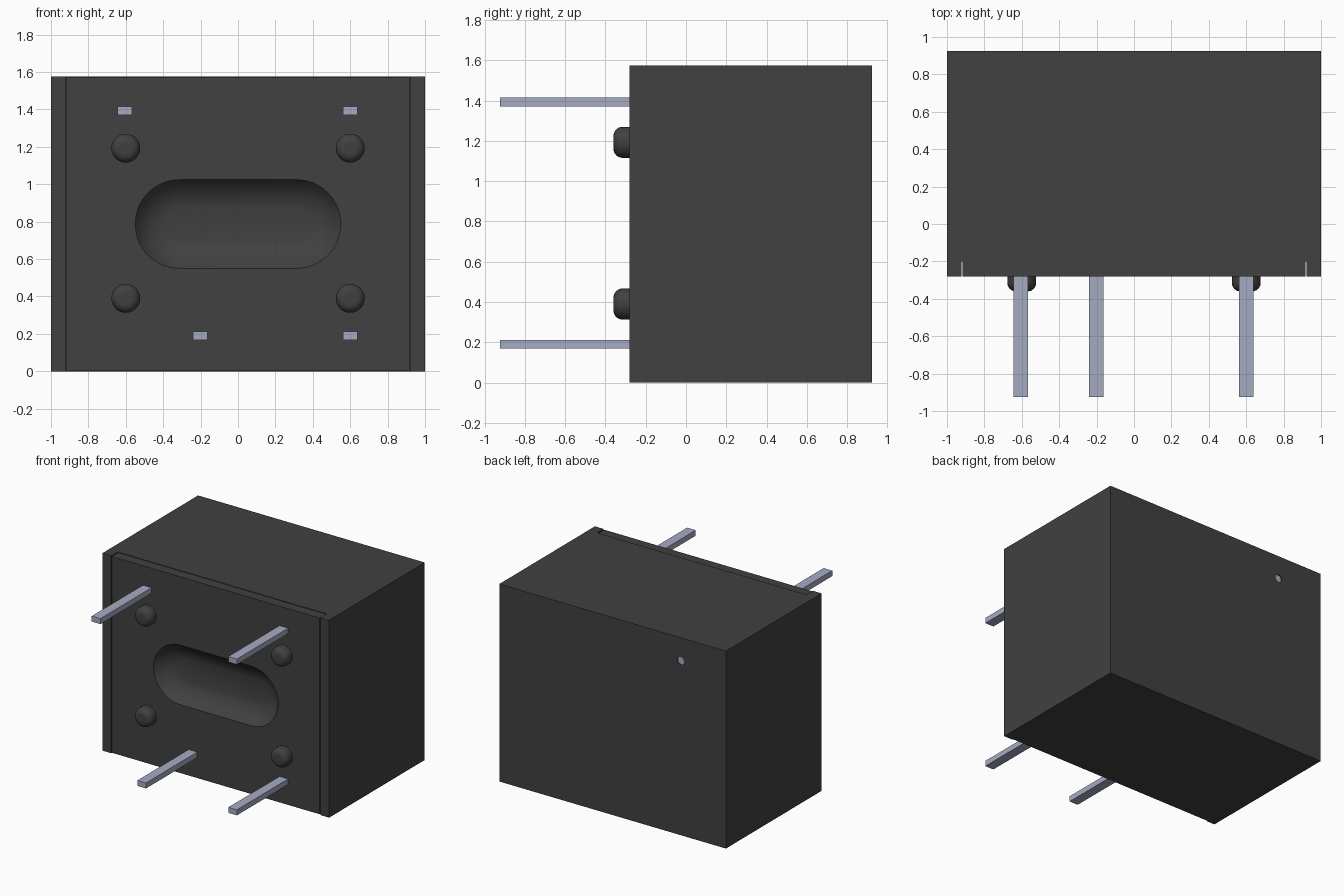
import bpy, bmesh, math
from mathutils import Matrix

cube = bpy.data.objects.get("Cube")
if cube:
    bpy.data.objects.remove(cube, do_unlink=True)

FRONT, BACK, TOP = -0.28, 0.925, 1.575


def material(name, rgb, metallic=0.0):
    m = bpy.data.materials.new(name)
    m.use_nodes = True
    m.diffuse_color = (*rgb, 1)
    m.node_tree.nodes["Principled BSDF"].inputs["Base Color"].default_value = (*rgb, 1)
    return m


BLACK = material("black plastic", (0.052, 0.052, 0.052))
TIN = material("tinned metal", (0.38, 0.41, 0.54))


def finish(name, bm, mat, smooth=False):
    bmesh.ops.recalc_face_normals(bm, faces=bm.faces)
    mesh = bpy.data.meshes.new(name)
    bm.to_mesh(mesh)
    bm.free()
    mesh.materials.append(mat)
    ob = bpy.data.objects.new(name, mesh)
    bpy.context.collection.objects.link(ob)
    if smooth:
        shade(ob)
    return ob


def activate(ob):
    bpy.ops.object.select_all(action='DESELECT')
    ob.select_set(True)
    bpy.context.view_layer.objects.active = ob


def shade(ob):
    activate(ob)
    bpy.ops.object.shade_smooth_by_angle(angle=math.radians(32))


def box(name, lo, hi, mat):
    bm = bmesh.new()
    size = [b - a for a, b in zip(lo, hi)]
    mid = [(a + b) / 2 for a, b in zip(lo, hi)]
    bmesh.ops.create_cube(bm, size=1, matrix=Matrix.Translation(mid) @ Matrix.Diagonal((*size, 1)))
    return finish(name, bm, mat)


def stadium_stack(name, profile, cx, cz, half, mat, steps=16, smooth=False):
    """Rings of (radius, y), stretched sideways by half, joined into a solid."""
    bm = bmesh.new()
    rings = []
    for r, y in profile:
        ring = []
        for side in (1, -1):
            for i in range(steps + (1 if half else 0)):
                a = -math.pi / 2 * side + math.pi * i / steps
                ring.append(bm.verts.new((cx + side * half + r * math.cos(a), y, cz + r * math.sin(a))))
        rings.append(ring)
    n = len(rings[0])
    for a, b in zip(rings, rings[1:]):
        for i in range(n):
            j = (i + 1) % n
            bm.faces.new((a[i], a[j], b[j], b[i]))
    bm.faces.new(rings[0])
    bm.faces.new(rings[-1])
    return finish(name, bm, mat, smooth)


def cut(ob, cutter):
    mod = ob.modifiers.new("cut", 'BOOLEAN')
    mod.operation = 'DIFFERENCE'
    mod.solver = 'EXACT'
    mod.object = cutter
    activate(ob)
    bpy.ops.object.modifier_apply(modifier=mod.name)
    bpy.data.objects.remove(cutter, do_unlink=True)


# Housing block
housing = box("housing", (-1, FRONT, 0), (1, BACK, TOP), BLACK)

# Thin seam between the outer shell and the front base panel
for s in (-1, 1):
    x = s * 0.92
    cut(housing, box("seam_cutter", (x - 0.003, FRONT - 0.1, -0.1), (x + 0.003, -0.2, TOP + 0.1), BLACK))
for z0, z1 in ((-0.1, 0.005), (TOP - 0.005, TOP + 0.1)):
    cut(housing, box("rim_cutter", (-0.92, FRONT - 0.1, z0), (0.92, -0.2, z1), BLACK))

# Dished recess in the front
dish = [(0.2375, -0.05), (0.2375, 0), (0.215, 0.03), (0.187, 0.056),
        (0.155, 0.077), (0.12, 0.092), (0.085, 0.1)]
cut(housing, stadium_stack("recess_cutter", [(r, FRONT + d) for r, d in dish],
                           0, 0.7875, 0.3125, BLACK))

# Vent hole in the back, with a metal disc inside
cut(housing, stadium_stack("vent_cutter", [(0.03, BACK - 0.015), (0.03, BACK + 0.1)],
                           -0.6, 1.39, 0, BLACK, 12))
stadium_stack("vent_disc", [(0.03, BACK - 0.015), (0.03, BACK - 0.008)], -0.6, 1.39, 0, TIN, 12)
shade(housing)

# Rounded standoff feet
R, F = 0.077, 0.045
foot = [(R, FRONT + 0.01)]
foot += [(R - F + F * math.cos(t), FRONT - 0.08 + F - F * math.sin(t))
         for t in (math.pi / 2 * i / 8 for i in range(9))]
for row, z in (("lower", 0.39), ("upper", 1.193)):
    for side, x in (("right", -0.6), ("left", 0.6)):
        stadium_stack(f"foot_{row}_{side}", foot, x, z, 0, BLACK, 16, True)

# Flat terminal pins
for name, x, z in (("upper_right", -0.605, 1.393), ("upper_left", 0.6, 1.393),
                   ("lower_right", -0.202, 0.19), ("lower_left", 0.6, 0.19)):
    box("pin_" + name, (x - 0.038, -0.925, z - 0.022), (x + 0.038, FRONT + 0.02, z + 0.022), TIN)
